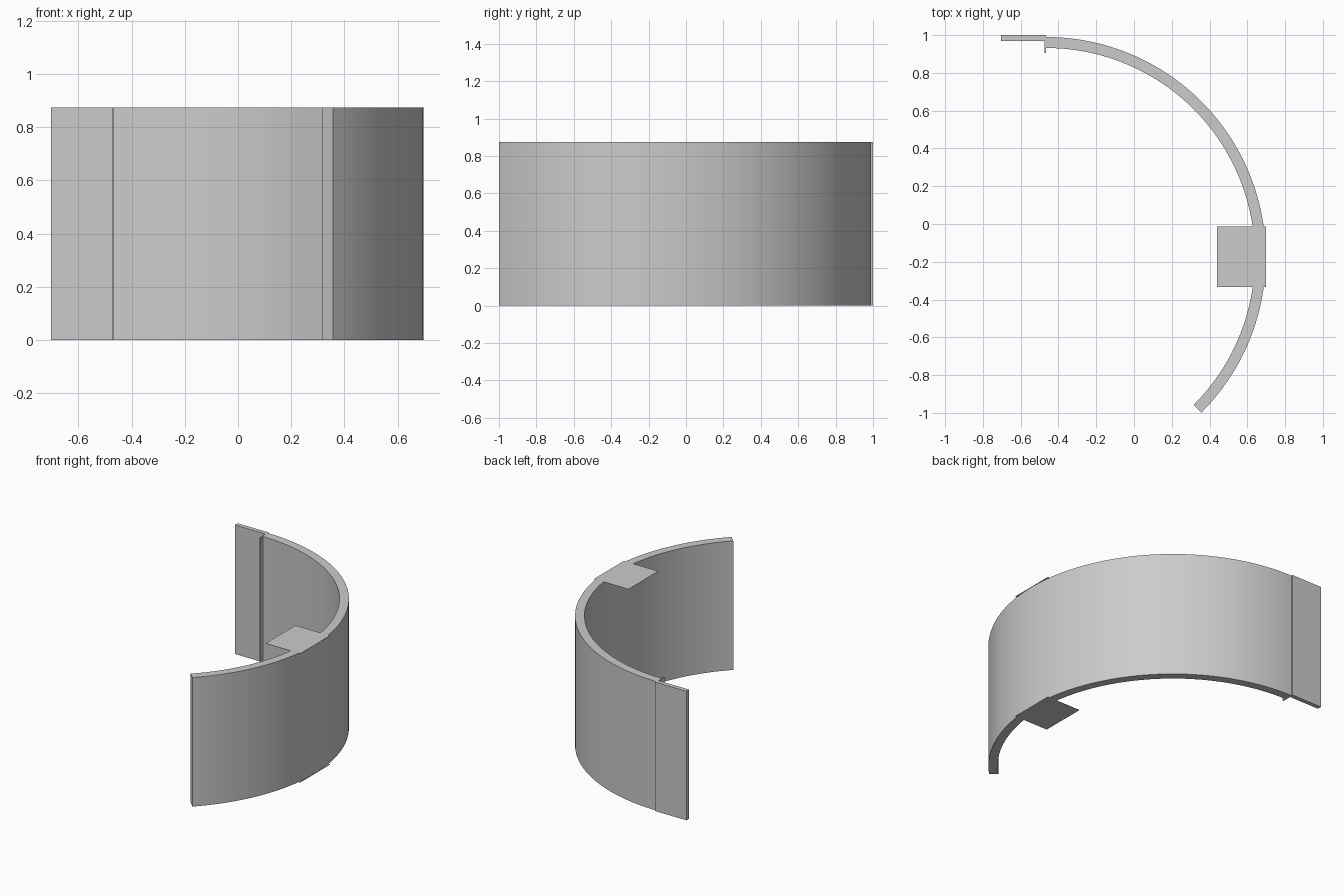
import bpy
import bmesh
from math import sin, cos, radians

cube = bpy.data.objects.get("Cube")
if cube:
    bpy.data.objects.remove(cube, do_unlink=True)

HEIGHT = 0.875
CX, CY = -0.467, -0.175          # centre of the curved wall
R_OUT, R_IN = 1.165, 1.107
SEGMENTS = 64

grey = bpy.data.materials.new("plain grey")
grey.use_nodes = True
grey.diffuse_color = (0.6, 0.6, 0.6, 1)
grey.node_tree.nodes["Principled BSDF"].inputs["Base Color"].default_value = (0.6, 0.6, 0.6, 1)


def finish(name, bm):
    bmesh.ops.recalc_face_normals(bm, faces=bm.faces)
    mesh = bpy.data.meshes.new(name)
    bm.to_mesh(mesh)
    bm.free()
    mesh.materials.append(grey)
    obj = bpy.data.objects.new(name, mesh)
    bpy.context.collection.objects.link(obj)
    return obj


def box(name, x0, x1, y0, y1, z0, z1):
    bm = bmesh.new()
    bmesh.ops.create_cube(bm, size=1)
    for v in bm.verts:
        v.co.x = x1 if v.co.x > 0 else x0
        v.co.y = y1 if v.co.y > 0 else y0
        v.co.z = z1 if v.co.z > 0 else z0
    return finish(name, bm)


# Curved wall: a rectangular section swept through 135 degrees
bm = bmesh.new()
rings = []
for i in range(SEGMENTS + 1):
    a = radians(-45 + 135 * i / SEGMENTS)
    section = [(R_IN, 0), (R_OUT, 0), (R_OUT, HEIGHT), (R_IN, HEIGHT)]
    rings.append([bm.verts.new((CX + r * cos(a), CY + r * sin(a), z)) for r, z in section])
for a, b in zip(rings, rings[1:]):
    for k in range(4):
        n = (k + 1) % 4
        bm.faces.new((a[k], a[n], b[n], b[k]))
bm.faces.new(rings[0])
bm.faces.new(rings[-1])
wall = finish("curved_wall", bm)
bpy.ops.object.select_all(action="DESELECT")
wall.select_set(True)
bpy.context.view_layer.objects.active = wall
bpy.ops.object.shade_smooth_by_angle(angle=radians(30))

# Straight end tab and the thin lip behind it
box("end_tab", -0.703, CX, 0.97, 1.0, 0, HEIGHT)
box("inner_lip", -0.473, -0.466, 0.905, 0.98, 0, HEIGHT)

# Thin square plates on the upper and lower rims
THIN = 0.002
for name, z in (("lower_plate", 0), ("upper_plate", HEIGHT - THIN)):
    box(name, 0.44, 0.70, -0.333, -0.013, z, z + THIN)
